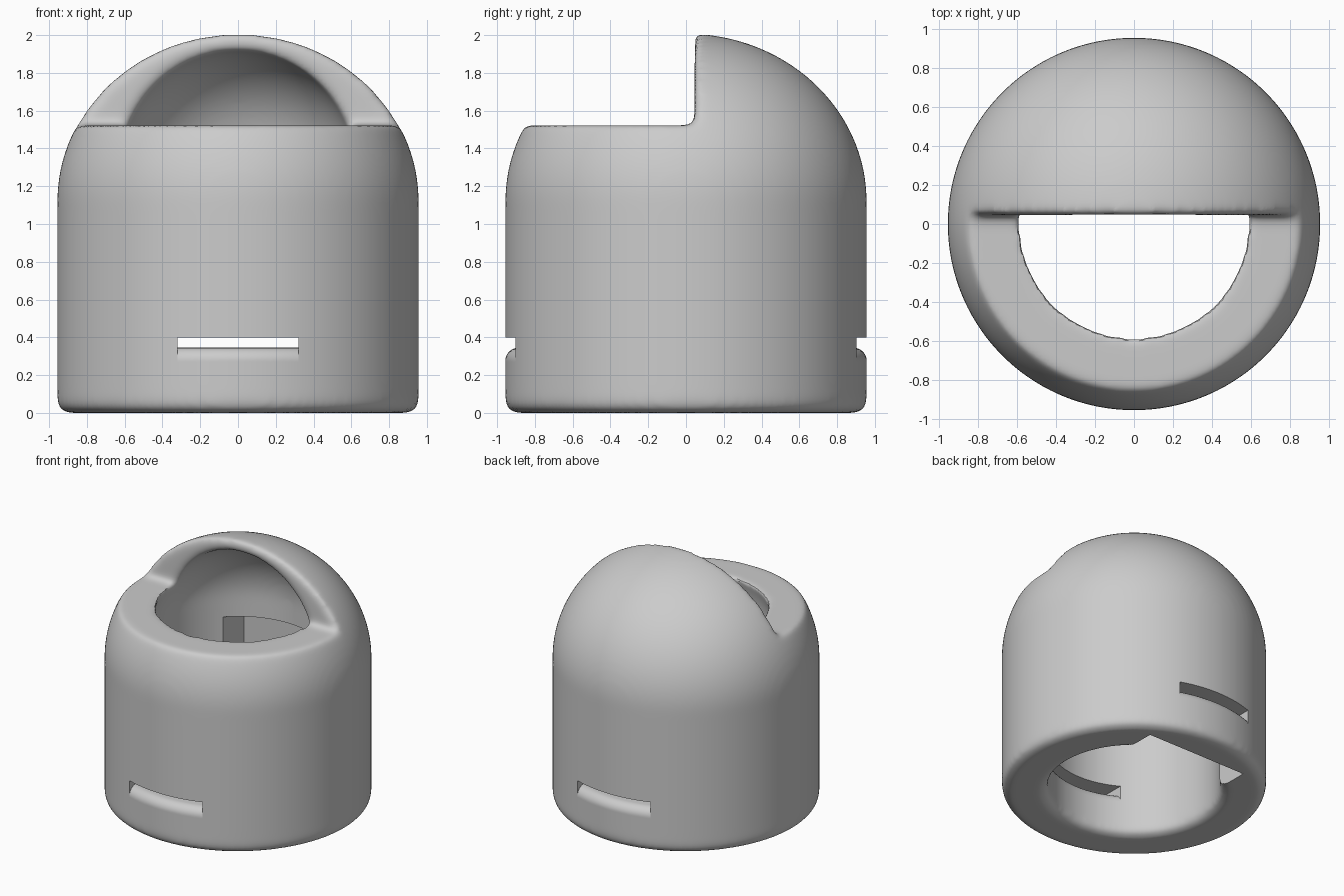
import bpy, bmesh
from math import sin, cos, pi, radians
from mathutils import Matrix

scene_cube = bpy.data.objects.get("Cube")
if scene_cube:
    bpy.data.objects.remove(scene_cube, do_unlink=True)

OUTER, INNER = 0.957, 0.622      # wall radii
RIM_Z, CUT_Y = 1.522, 0.045      # hood opening
FILLET = 0.06

grey = bpy.data.materials.new("plain_grey")
grey.use_nodes = True
colour = (0.6, 0.6, 0.6, 1)
grey.diffuse_color = colour
grey.node_tree.nodes["Principled BSDF"].inputs["Base Color"].default_value = colour


def make_object(name, bm):
    bmesh.ops.remove_doubles(bm, verts=bm.verts, dist=1e-5)
    bmesh.ops.recalc_face_normals(bm, faces=bm.faces)
    mesh = bpy.data.meshes.new(name)
    bm.to_mesh(mesh)
    bm.free()
    mesh.materials.append(grey)
    obj = bpy.data.objects.new(name, mesh)
    bpy.context.collection.objects.link(obj)
    return obj


def arc(r, z, a, b, start, end, steps):
    """Points of an elliptical arc in the radius-height plane."""
    angles = [radians(start + (end - start) * i / steps) for i in range(steps + 1)]
    return [(r + a * cos(t), z + b * sin(t)) for t in angles]


def revolve(name, profile, closed=False, steps=128):
    bm = bmesh.new()
    verts = [bm.verts.new((max(r, 0), 0, z)) for r, z in profile]
    pairs = list(zip(verts, verts[1:]))
    if closed:
        pairs.append((verts[-1], verts[0]))
    edges = [bm.edges.new(p) for p in pairs]
    bmesh.ops.spin(bm, geom=verts + edges, cent=(0, 0, 0), axis=(0, 0, 1),
                   angle=2 * pi, steps=steps)
    return make_object(name, bm)


def box(name, low, high):
    bm = bmesh.new()
    size = [h - l for l, h in zip(low, high)]
    middle = [(h + l) / 2 for l, h in zip(low, high)]
    bmesh.ops.create_cube(bm, size=1, matrix=Matrix.Translation(middle) @ Matrix.Diagonal((*size, 1)))
    return make_object(name, bm)


def apply(obj, kind, **settings):
    bpy.ops.object.select_all(action='DESELECT')
    obj.select_set(True)
    bpy.context.view_layer.objects.active = obj
    mod = obj.modifiers.new(kind.title(), kind)
    for key, value in settings.items():
        setattr(mod, key, value)
    bpy.ops.object.modifier_apply(modifier=mod.name)


def combine(obj, tool, operation='DIFFERENCE'):
    apply(obj, 'BOOLEAN', object=tool, operation=operation, solver='EXACT')
    bpy.data.objects.remove(tool, do_unlink=True)


# Hollow domed shell, open at the bottom
shell_profile = (
    arc(0, 1.3, INNER, INNER, 90, 0, 24)
    + arc(INNER + FILLET, FILLET, FILLET, FILLET, 180, 270, 6)
    + arc(OUTER - FILLET, FILLET, FILLET, FILLET, -90, 0, 6)
    + arc(0, 1.12, OUTER, 0.888, 0, 90, 32)
)
shell = revolve("domed_shell", shell_profile)

# Front half of the dome cut away, leaving a hood
combine(shell, box("hood_cutter", (-2, -2, RIM_Z), (2, CUT_Y, 3)))

# Soft rounded rims
apply(shell, 'REMESH', mode='VOXEL', voxel_size=0.02, use_smooth_shade=True)
apply(shell, 'SMOOTH', factor=0.5, iterations=18)

# Flat-backed recess inside the rear wall
combine(shell, box("recess_cutter", (-0.44, 0, -0.2), (0.44, 0.705, 1.15)))

# Front and rear slots with rounded lower lips
LIP = 0.07
slot_profile = (
    [(OUTER + 0.1, 0.4), (INNER - 0.1, 0.4), (INNER - 0.1, 0.275)]
    + arc(INNER + LIP, 0.275, LIP, LIP, 180, 90, 6)
    + arc(OUTER - LIP, 0.275, LIP, LIP, 90, 0, 6)
    + [(OUTER + 0.1, 0.275)]
)
slots = revolve("slot_cutter", slot_profile, closed=True)
combine(slots, box("slot_width", (-0.32, -2, 0), (0.32, 2, 1)), 'INTERSECT')
combine(shell, slots)

bpy.ops.object.select_all(action='DESELECT')
shell.select_set(True)
bpy.context.view_layer.objects.active = shell
bpy.ops.object.shade_smooth_by_angle(angle=radians(35))
